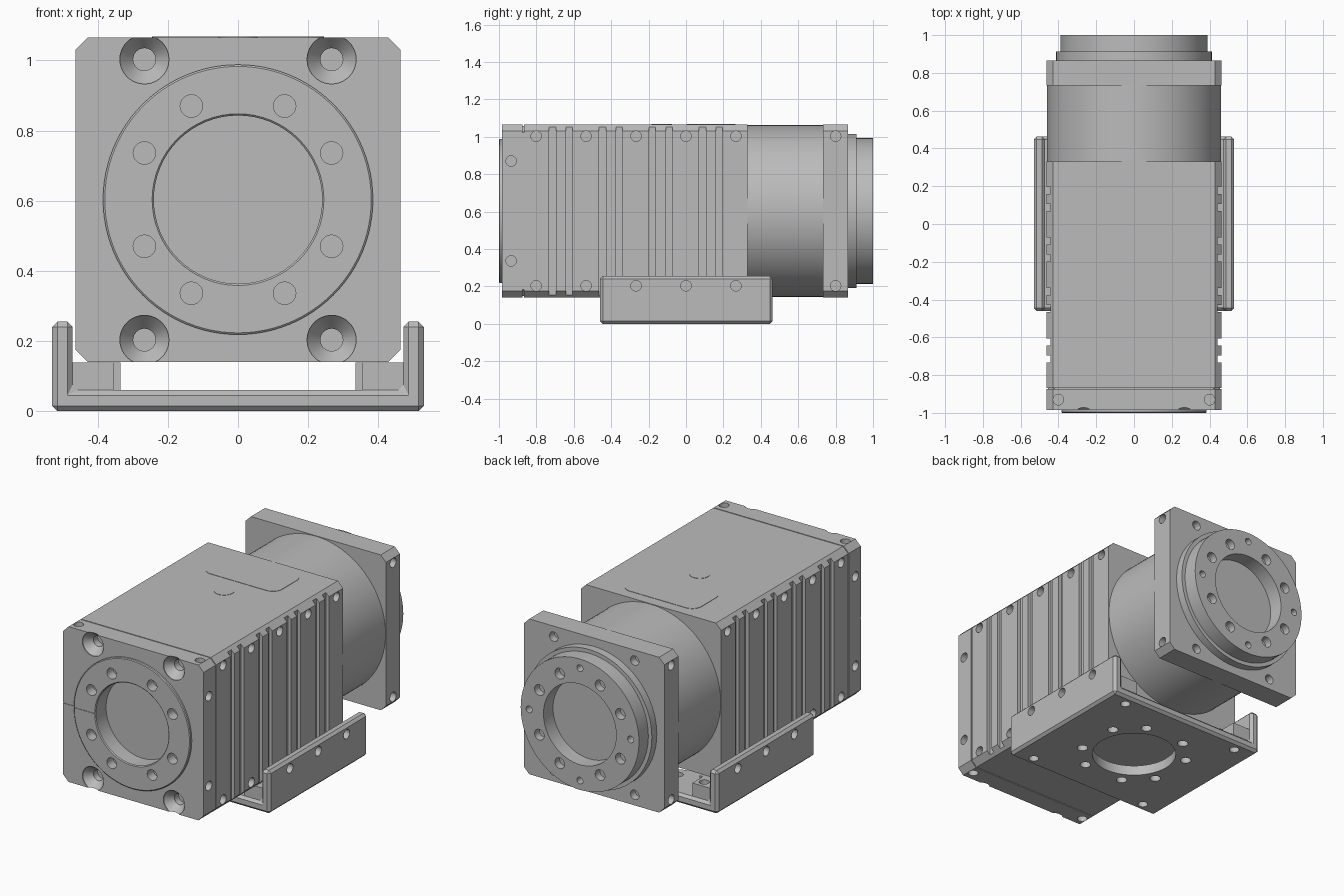
import bpy
import bmesh
import math
from mathutils import Vector

if "Cube" in bpy.data.objects:
    bpy.data.objects.remove(bpy.data.objects["Cube"], do_unlink=True)

grey = bpy.data.materials.new("machined_grey")
grey.use_nodes = True
COLOUR = (0.5, 0.5, 0.5, 1)
grey.diffuse_color = COLOUR
grey.node_tree.nodes["Principled BSDF"].inputs["Base Color"].default_value = COLOUR

HALF = 0.463      # half width of the square housing
MID = 0.603       # height of the main axis
HOLE = 0.028
BOLT_X, BOLT_Z = 0.267, 0.4
X, Y, Z = Vector((1, 0, 0)), Vector((0, 1, 0)), Vector((0, 0, 1))
SIGNS = (-1, 1)


def lathe(bm, profile, centre, direction, n=64):
    """Closed solid of revolution from (radius, distance) pairs."""
    turn = Z.rotation_difference(direction)
    rings = []
    for r, h in profile:
        rings.append([bm.verts.new(Vector(centre) + turn @ Vector(
            (r * math.cos(math.tau * i / n), r * math.sin(math.tau * i / n), h)))
            for i in range(n)])
    for a, b in zip(rings, rings[1:]):
        for i in range(n):
            j = (i + 1) % n
            bm.faces.new((a[i], a[j], b[j], b[i]))
    bm.faces.new(rings[0])
    bm.faces.new(rings[-1])


def drill(bm, centre, direction, r=HOLE, depth=0.045, n=24):
    lathe(bm, [(r, -0.02), (r, depth)], centre, direction, n)


def prism(bm, points, y0, y1):
    """Extrude an x-z outline along y."""
    a = [bm.verts.new((x, y0, z)) for x, z in points]
    b = [bm.verts.new((x, y1, z)) for x, z in points]
    bm.faces.new(a)
    bm.faces.new(b)
    for i in range(len(a)):
        j = (i + 1) % len(a)
        bm.faces.new((a[i], a[j], b[j], b[i]))


def box(bm, x0, x1, y0, y1, z0, z1):
    prism(bm, [(x0, z0), (x1, z0), (x1, z1), (x0, z1)], y0, y1)


def chamfered_square(inset=0.0, c=0.035):
    h = HALF - inset
    pts = [(h, c - h), (h, h - c), (h - c, h), (c - h, h),
           (-h, h - c), (-h, c - h), (c - h, -h), (h - c, -h)]
    return [(x, z + MID) for x, z in pts]


def bolt_circle(small=False):
    """Eight points on a ring, in two mirrored pairs per quadrant."""
    for sx in SIGNS:
        for sy in SIGNS:
            yield sx * 0.133, sy * 0.267
            yield sx * 0.267, sy * 0.133


def finish(name, bm):
    bmesh.ops.recalc_face_normals(bm, faces=bm.faces)
    mesh = bpy.data.meshes.new(name)
    bm.to_mesh(mesh)
    bm.free()
    mesh.materials.append(grey)
    ob = bpy.data.objects.new(name, mesh)
    bpy.context.collection.objects.link(ob)
    return ob


def apply(ob, mod):
    bpy.context.view_layer.objects.active = ob
    bpy.ops.object.modifier_apply(modifier=mod.name)


def cut(ob, bm):
    tool = finish("cutter", bm)
    tool.hide_render = True
    mod = ob.modifiers.new("cut", "BOOLEAN")
    mod.operation, mod.solver, mod.object = "DIFFERENCE", "EXACT", tool
    apply(ob, mod)
    bpy.data.objects.remove(tool, do_unlink=True)


def solid(name, build, *args):
    bm = bmesh.new()
    build(bm, *args)
    return finish(name, bm)


# Front plate with countersunk corners and side, top and bottom holes
plate = solid("front_plate", prism, chamfered_square(), -0.985, -0.873)
c = bmesh.new()
lathe(c, [(0.24, -0.05), (0.24, 0.085)], (0, -0.985, MID), Y)
for x, z in bolt_circle():
    drill(c, (x, -0.985, MID + z), Y, 0.032)
for sx in SIGNS:
    for sz in SIGNS:
        lathe(c, [(0.07, -0.02), (0.07, 0.005), (0.032, 0.05), (0.032, 0.09)],
              (sx * BOLT_X, -0.985, MID + sz * BOLT_Z), Y, 40)
        drill(c, (sx * HALF, -0.935, MID + sz * BOLT_X), -sx * X)
        drill(c, (sx * 0.4, -0.93, MID + sz * HALF), -sz * Z)
box(c, -0.48, -0.4, -0.99, -0.982, MID - 0.002, MID + 0.002)
cut(plate, c)

# Front turning ring
ring = solid("front_ring", lathe, [(0.385, 0), (0.385, 0.011), (0.38, 0.015)],
             (0, -0.985, MID), -Y, 96)
c = bmesh.new()
lathe(c, [(0.24, -0.05), (0.24, 0.01), (0.246, 0.016), (0.246, 0.03)],
      (0, -0.985, MID), -Y)
for x, z in bolt_circle():
    drill(c, (x, -1, MID + z), Y, 0.032)
box(c, -0.375, -0.25, -1.01, -0.997, MID - 0.002, MID + 0.002)
cut(ring, c)

# Seam between plate and housing
solid("housing_seam", prism, chamfered_square(0.008), -0.88, -0.86)

# Main housing with vertical side grooves and threaded holes
housing = solid("main_housing", prism, chamfered_square(), -0.867, 0.33)
c = bmesh.new()
for sx in SIGNS:
    for pair in (-0.669, -0.402, -0.135, 0.133):
        for s in SIGNS:
            y = pair + s * 0.045
            xs = sorted((sx * 0.443, sx * 0.5))
            box(c, *xs, y - 0.018, y + 0.018, 0, 1.2)
    for k in range(-3, 2):
        for sz in SIGNS:
            drill(c, (sx * HALF, k * 0.267, MID + sz * BOLT_Z), -sx * X)
cut(housing, c)

# Flush cover and plug on top
TOP = MID + HALF
bm = bmesh.new()
verts = []
for cx, cy, start in ((0.185, 0.205, 0), (-0.185, 0.205, 1), (-0.185, 0.065, 2), (0.185, 0.065, 3)):
    for i in range(9):
        a = (start + i / 8) * math.pi / 2
        verts.append(bm.verts.new((cx + 0.06 * math.cos(a), cy + 0.06 * math.sin(a), TOP)))
face = bm.faces.new(verts)
lifted = bmesh.ops.extrude_face_region(bm, geom=[face])["geom"]
bmesh.ops.translate(bm, vec=(0, 0, 0.002),
                    verts=[v for v in lifted if isinstance(v, bmesh.types.BMVert)])
finish("top_cover", bm)
solid("top_plug", lathe, [(0.055, 0), (0.055, 0.002)], (0, -0.13, TOP), Z, 40)

# Round motor barrel
solid("barrel", lathe, [(0.46, 0), (0.46, 0.41)], (0, 0.325, MID), Y, 96)

# Rear flange
flange = solid("rear_flange", prism, chamfered_square(), 0.733, 0.865)
c = bmesh.new()
for sx in SIGNS:
    for sz in SIGNS:
        drill(c, (sx * HALF, 0.8, MID + sz * BOLT_Z), -sx * X)
        drill(c, (sx * BOLT_X, 0.865, MID + sz * BOLT_Z), -Y)
cut(flange, c)

# Stepped rear output boss
boss = solid("rear_boss", lathe,
             [(0.413, 0), (0.413, 0.047), (0.39, 0.047), (0.39, 0.135)],
             (0, 0.865, MID), Y, 96)
c = bmesh.new()
lathe(c, [(0.24, -0.05), (0.24, 0.09)], (0, 1, MID), -Y)
for x, z in bolt_circle():
    drill(c, (x, 1, MID + z), -Y, 0.032)
for x, z in ((0.335, 0), (-0.335, 0), (0, 0.335), (0, -0.335)):
    drill(c, (x, 1, MID + z), -Y, 0.02)
cut(boss, c)

# U-shaped mounting bracket
bracket = solid("mounting_bracket", prism,
                [(-0.53, 0), (0.53, 0), (0.53, 0.255), (0.472, 0.255), (0.472, 0.06),
                 (-0.472, 0.06), (-0.472, 0.255), (-0.53, 0.255)], -0.46, 0.463)
mod = bracket.modifiers.new("edge", "BEVEL")
mod.width, mod.segments = 0.015, 1
apply(bracket, mod)
c = bmesh.new()
lathe(c, [(0.235, -0.02), (0.235, 0.1)], (0, 0, 0), Z)
for x, y in bolt_circle():
    drill(c, (x, y, 0), Z, 0.03, 0.1)
for sx in SIGNS:
    for sy in SIGNS:
        drill(c, (sx * 0.4, sy * 0.4, 0), Z, HOLE, 0.1)
    for k in (-1, 0, 1):
        drill(c, (sx * 0.53, k * BOLT_X, MID - BOLT_Z), -sx * X, HOLE, 0.064)
cut(bracket, c)

# Support pads inside the bracket, stepped toward the middle
for sx, side in ((-1, "right"), (1, "left")):
    outer, inner = (sorted((sx * a, sx * b)) for a, b in ((0.355, 0.473), (0.335, 0.356)))
    pad = solid(side + "_support_pad", box, *outer, -0.445, 0.448, 0.059, 0.138)
    c = bmesh.new()
    for sy in SIGNS:
        drill(c, (sx * 0.4, sy * 0.4, 0.03), Z, HOLE, 0.2)
    cut(pad, c)
    solid(side + "_pad_step", box, *inner, -0.35, 0.35, 0.059, 0.138)

# Smooth round walls, crisp edges
bpy.ops.object.select_all(action="DESELECT")
for ob in bpy.context.scene.objects:
    if ob.type == "MESH" and grey.name in ob.data.materials:
        ob.select_set(True)
        bpy.context.view_layer.objects.active = ob
bpy.ops.object.shade_smooth_by_angle(angle=math.radians(25))
